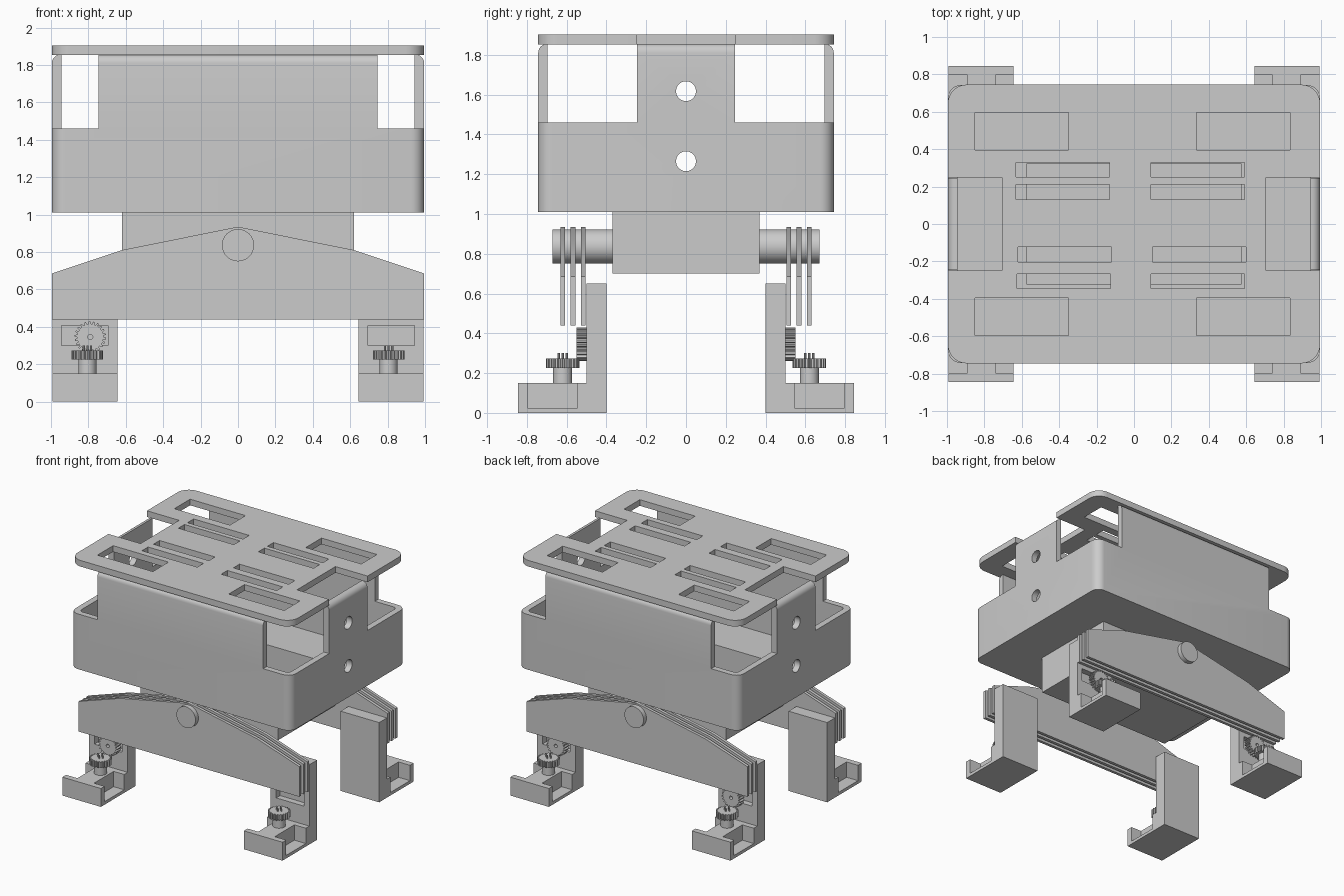
import bpy, bmesh, math
from mathutils import Matrix

if "Cube" in bpy.data.objects:
    bpy.data.objects.remove(bpy.data.objects["Cube"])


def finish(bm, name):
    bmesh.ops.recalc_face_normals(bm, faces=bm.faces)
    me = bpy.data.meshes.new(name)
    bm.to_mesh(me)
    bm.free()
    ob = bpy.data.objects.new(name, me)
    bpy.context.collection.objects.link(ob)
    me.shade_smooth()
    me.set_sharp_from_angle(angle=math.radians(30))
    return ob


def box(name, x, y, z, corner=0, top=0):
    """Box from (min, max) ranges, optional rounded upright edges and top rim."""
    bm = bmesh.new()
    bmesh.ops.create_cube(bm, size=1)
    for v in bm.verts:
        v.co = [r[0] if c < 0 else r[1] for c, r in zip(v.co, (x, y, z))]
    if corner:
        es = [e for e in bm.edges if abs(e.verts[0].co.z - e.verts[1].co.z) > 1e-4]
        bmesh.ops.bevel(bm, geom=es, offset=corner, segments=8, profile=0.5, affect='EDGES')
    if top:
        es = [e for e in bm.edges if all(abs(v.co.z - z[1]) < 1e-4 for v in e.verts)]
        bmesh.ops.bevel(bm, geom=es, offset=top, segments=6, profile=0.5, affect='EDGES')
    return finish(bm, name)


def cylinder(name, r, depth, loc, axis='Z', n=40):
    rot = {'Z': Matrix(), 'X': Matrix.Rotation(math.pi / 2, 4, 'Y'),
           'Y': Matrix.Rotation(math.pi / 2, 4, 'X')}[axis]
    bm = bmesh.new()
    bmesh.ops.create_cone(bm, cap_ends=True, segments=n, radius1=r, radius2=r, depth=depth,
                          matrix=Matrix.Translation(loc) @ rot)
    return finish(bm, name)


def prism(name, pts, depth, matrix):
    """Extrude a closed 2D outline along local z, centred."""
    bm = bmesh.new()
    f = bm.faces.new([bm.verts.new((a, b, -depth / 2)) for a, b in pts])
    ext = bmesh.ops.extrude_face_region(bm, geom=[f])['geom']
    bmesh.ops.translate(bm, vec=(0, 0, depth), verts=[g for g in ext if isinstance(g, bmesh.types.BMVert)])
    bmesh.ops.transform(bm, matrix=matrix, verts=bm.verts)
    return finish(bm, name)


def gear(name, loc, depth, upright=False, teeth=22, tip=0.084, root=0.07):
    pts = []
    for i in range(teeth):
        for f, r in ((0, root), (0.35, root), (0.5, tip), (0.85, tip)):
            a = (i + f) / teeth * math.tau
            pts.append((r * math.cos(a), r * math.sin(a)))
    m = Matrix.Translation(loc)
    if upright:
        m = m @ Matrix.Rotation(math.pi / 2, 4, 'X')
    return prism(name, pts, depth, m)


def cut(ob, cutters):
    for c in cutters:
        mod = ob.modifiers.new('cut', 'BOOLEAN')
        mod.object, mod.operation, mod.solver = c, 'DIFFERENCE', 'EXACT'
    dg = bpy.context.evaluated_depsgraph_get()
    me = bpy.data.meshes.new_from_object(ob.evaluated_get(dg))
    ob.modifiers.clear()
    ob.data = me
    me.shade_smooth()
    me.set_sharp_from_angle(angle=math.radians(30))
    for c in cutters:
        bpy.data.objects.remove(c)


def span(a, b, s):
    return (a, b) if s > 0 else (-b, -a)


SIDES = (-1, 1)
CORNERS = [(sx, sy) for sx in SIDES for sy in SIDES]

# Open body shell with cut-away upper corners, floor opening and side holes
body = box('body_shell', (-0.995, 0.995), (-0.743, 0.743), (1.01, 1.855), 0.07, 0.045)
cutters = [box('cutter', (-0.945, 0.945), (-0.695, 0.695), (1.06, 2), 0.03),
           box('cutter', (-0.575, 0.575), (-0.32, 0.32), (0.9, 1.2))]
for sx, sy in CORNERS:
    cutters.append(box('cutter', span(0.747, 1.2, sx), span(0.247, 1, sy), (1.46, 2.1)))
cutters += [cylinder('cutter', 0.05, 3, (0, 0, z), 'X') for z in (1.265, 1.617)]
cut(body, cutters)

# Hollow pedestal under the body
pedestal = box('pedestal', (-0.62, 0.62), (-0.37, 0.37), (0.70, 1.01))
cut(pedestal, [box('cutter', (-0.575, 0.575), (-0.32, 0.32), (0.75, 1.2))])

# Lid with side notches, windows and vent slots
lid = box('lid', (-0.995, 0.995), (-0.745, 0.745), (1.853, 1.903), 0.1)
cutters = [box('cutter', span(0.705, 1.2, s), (-0.248, 0.248), (1.7, 2)) for s in SIDES]
for sy in SIDES:
    for x in (-0.85, 0.335):
        cutters.append(box('cutter', (x, x + 0.5), span(0.395, 0.597, sy), (1.7, 2)))
for y, xs in ((0.25, (-0.63, 0.09)), (0.132, (-0.63, 0.09)),
              (-0.203, (-0.62, 0.10)), (-0.345, (-0.625, 0.09))):
    for x in xs:
        cutters.append(box('cutter', (x, x + 0.5), (y, y + 0.079), (1.7, 2)))
cut(lid, cutters)

# Axle stubs and triple rocker plates
profile = [(-0.995, 0.44), (0.995, 0.44), (0.995, 0.685), (0.62, 0.81),
           (0, 0.935), (-0.62, 0.81), (-0.995, 0.685)]
to_xz = Matrix.Rotation(math.pi / 2, 4, 'X')
for s in SIDES:
    cylinder('axle', 0.086, 0.32, (0, s * 0.51, 0.836), 'Y', 48)
    for y in (0.517, 0.568, 0.62):
        prism('rocker_plate', profile, 0.024, Matrix.Translation((0, s * y, 0)) @ to_xz)

# Legs: L-shaped bracket with pockets, drive stem and gears
for sx, sy in CORNERS:
    foot = box('leg_bracket', span(0.645, 0.993, sx), span(0.40, 0.845, sy), (0, 0.65))
    cut(foot, [box('cutter', (-2, 2), span(0.5, 1, sy), (0.15, 1)),
               box('cutter', span(0.89, 1.2, sx), span(0.545, 0.797, sy), (0.025, 0.3)),
               box('cutter', span(0.5, 0.74, sx), span(0.545, 0.797, sy), (0.025, 0.3)),
               box('cutter', span(0.695, 0.945, sx), span(0.45, 0.6, sy), (0.30, 0.408))])
    x, y = sx * 0.805, sy * 0.62
    cylinder('drive_stem', 0.048, 0.09, (x, y, 0.19), n=32)
    gear('drive_gear', (x, y, 0.25), 0.048)
    for i in range(4):
        a = i * math.pi / 2
        cylinder('gear_pin', 0.006, 0.04, (x + 0.02 * math.cos(a), y + 0.02 * math.sin(a), 0.28), n=10)
    if (sx, sy) != (1, -1):
        g = gear('upright_gear', (sx * 0.79, sy * 0.522, 0.345), 0.055, True)
        cut(g, [cylinder('cutter', 0.014, 0.3, (sx * 0.79, sy * 0.522, 0.345), 'Y', 16)])
